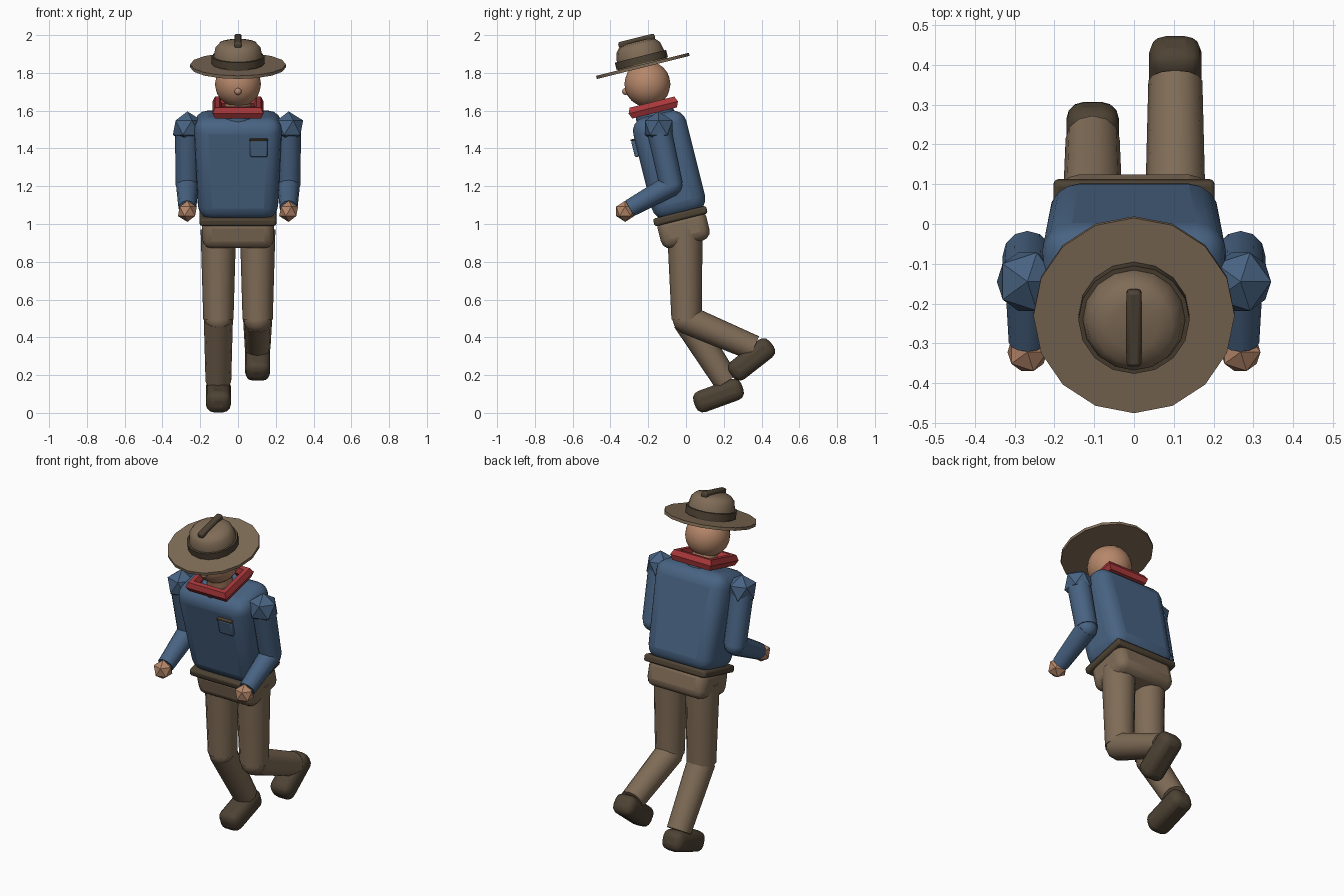
import bpy, bmesh, math
from mathutils import Matrix, Vector

if "Cube" in bpy.data.objects:
    bpy.data.objects.remove(bpy.data.objects["Cube"])


def material(name, rgb):
    m = bpy.data.materials.new(name)
    m.diffuse_color = (*rgb, 1)
    m.use_nodes = True
    m.node_tree.nodes["Principled BSDF"].inputs["Base Color"].default_value = m.diffuse_color
    return m


BLUE = material("shirt blue", (0.065, 0.125, 0.225))
TAN = material("tan cloth", (0.215, 0.15, 0.095))
BROWN = material("dark leather", (0.075, 0.055, 0.034))
SKIN = material("skin", (0.47, 0.245, 0.145))
RED = material("scarf red", (0.39, 0.038, 0.042))

# The whole upper body leans forward around the waist
LEAN = Matrix.Translation((0, -0.03, 1.042)) @ Matrix.Rotation(math.radians(14), 4, 'X')


def finish(bm, name, mat, matrix=Matrix(), bevel=0, segments=3):
    bmesh.ops.recalc_face_normals(bm, faces=bm.faces)
    me = bpy.data.meshes.new(name)
    bm.to_mesh(me)
    bm.free()
    me.materials.append(mat)
    ob = bpy.data.objects.new(name, me)
    bpy.context.collection.objects.link(ob)
    ob.matrix_world = matrix
    if bevel:
        b = ob.modifiers.new("bevel", 'BEVEL')
        b.width, b.segments = bevel, segments
    bpy.ops.object.select_all(action='DESELECT')
    ob.select_set(True)
    bpy.context.view_layer.objects.active = ob
    bpy.ops.object.shade_smooth_by_angle(angle=math.radians(35))
    return ob


def box(name, mat, matrix, center, size, bevel, segments=2, taper=1):
    """Bevelled box; taper narrows the bottom in x."""
    bm = bmesh.new()
    bmesh.ops.create_cube(bm, size=1)
    for v in bm.verts:
        k = taper if v.co.z < 0 else 1
        v.co = Vector((v.co.x * size[0] * k, v.co.y * size[1], v.co.z * size[2])) + Vector(center)
    return finish(bm, name, mat, matrix, bevel, segments)


def limb(name, mat, a, b, ra, rb, sides=12):
    """Tapered cylinder from point a to point b."""
    a, b = Vector(a), Vector(b)
    d = b - a
    bm = bmesh.new()
    bmesh.ops.create_cone(bm, cap_ends=True, segments=sides, radius1=ra, radius2=rb, depth=d.length)
    mat4 = Matrix.Translation((a + b) / 2) @ d.to_track_quat('Z', 'Y').to_matrix().to_4x4()
    return finish(bm, name, mat, mat4)


def ball(name, mat, center, r, subdiv=1):
    bm = bmesh.new()
    bmesh.ops.create_icosphere(bm, subdivisions=subdiv, radius=r)
    return finish(bm, name, mat, Matrix.Translation(center))


def lathe(name, mat, profile, matrix, sides=16):
    """Closed ring surface from (radius, height) points; zero radius closes the pole."""
    bm = bmesh.new()
    vs = [bm.verts.new((r, 0, z)) for r, z in profile]
    es = [bm.edges.new(p) for p in zip(vs, vs[1:])]
    bmesh.ops.spin(bm, geom=vs + es, cent=(0, 0, 0), axis=(0, 0, 1),
                   angle=math.tau, steps=sides, use_duplicate=False)
    bmesh.ops.remove_doubles(bm, verts=bm.verts, dist=1e-5)
    return finish(bm, name, mat, matrix)


# Trunk
box("shirt", BLUE, LEAN, (0, 0.008, 0.277), (0.47, 0.29, 0.555), 0.075, 4, 0.89)
box("hips", TAN, LEAN, (0, 0, -0.07), (0.38, 0.265, 0.17), 0.05, 3)
box("belt", BROWN, LEAN, (0, 0, 0), (0.405, 0.29, 0.042), 0.012, 2)
box("pocket", BLUE, LEAN, (0.11, -0.144, 0.405), (0.092, 0.026, 0.092), 0.008, 2)
box("pocket_trim", BROWN, LEAN, (0.11, -0.144, 0.452), (0.096, 0.03, 0.009), 0.002, 1)

# Neck and square scarf ring
lathe("collar", BLUE, [(0, 0.5), (0.11, 0.5), (0.1, 0.58), (0, 0.58)], LEAN)
lathe("neck", SKIN, [(0, 0.55), (0.07, 0.55), (0.07, 0.66), (0, 0.66)], LEAN)
ring = [(0.155 + 0.035 * math.cos(i * math.tau / 6), 0.592 + 0.034 * math.sin(i * math.tau / 6))
        for i in range(7)]
lathe("scarf", RED, ring, LEAN @ Matrix.Rotation(math.radians(45), 4, 'Z'), 4)

# Head
ball("head", SKIN, LEAN @ Vector((0, 0, 0.72)), 0.122, 3)
ball("nose", SKIN, LEAN @ Vector((0, -0.122, 0.71)), 0.019, 2)

# Hat
lathe("hat_brim", TAN, [(0, 0.811), (0.253, 0.811), (0.253, 0.828), (0, 0.828)], LEAN)
lathe("hat_crown", TAN, [(0, 0.82), (0.134, 0.82), (0.128, 0.88), (0.119, 0.92),
                         (0.098, 0.943), (0.06, 0.952), (0, 0.955)], LEAN)
lathe("hat_band", BROWN, [(0.12, 0.832), (0.14, 0.832), (0.14, 0.872), (0.12, 0.872)], LEAN)
box("hat_crease", BROWN, LEAN, (0, 0, 0.955), (0.038, 0.198, 0.034), 0.01, 2)

# Arms, bent at the elbow
for side, s in (("left", 1), ("right", -1)):
    x = 0.268 * s
    shoulder, elbow, wrist = (x, -0.145, 1.51), (x, -0.078, 1.205), (x, -0.298, 1.083)
    ball(side + "_shoulder", BLUE, shoulder, 0.086)
    limb(side + "_upper_arm", BLUE, shoulder, elbow, 0.066, 0.062)
    ball(side + "_elbow", BLUE, elbow, 0.06, 2)
    limb(side + "_forearm", BLUE, elbow, wrist, 0.06, 0.047)
    ball(side + "_hand", SKIN, (x, -0.322, 1.067), 0.056)

# Legs in mid-stride: ankle, boot centre and boot pitch differ per side
for side, x, ankle, boot, pitch in (("right", -0.104, (0.215, 0.165), (0.172, 0.092), 20),
                                    ("left", 0.104, (0.36, 0.343), (0.347, 0.283), 38)):
    knee = (x, 0.003, 0.495)
    limb(side + "_thigh", TAN, (x, -0.006, 0.97), knee, 0.094, 0.08)
    ball(side + "_knee", TAN, knee, 0.076, 2)
    limb(side + "_shin", TAN, knee, (x, *ankle), 0.077, 0.068)
    place = Matrix.Translation((x, *boot)) @ Matrix.Rotation(math.radians(pitch), 4, 'X')
    box(side + "_boot", BROWN, place, (0, 0, 0), (0.132, 0.27, 0.118), 0.042, 3)
